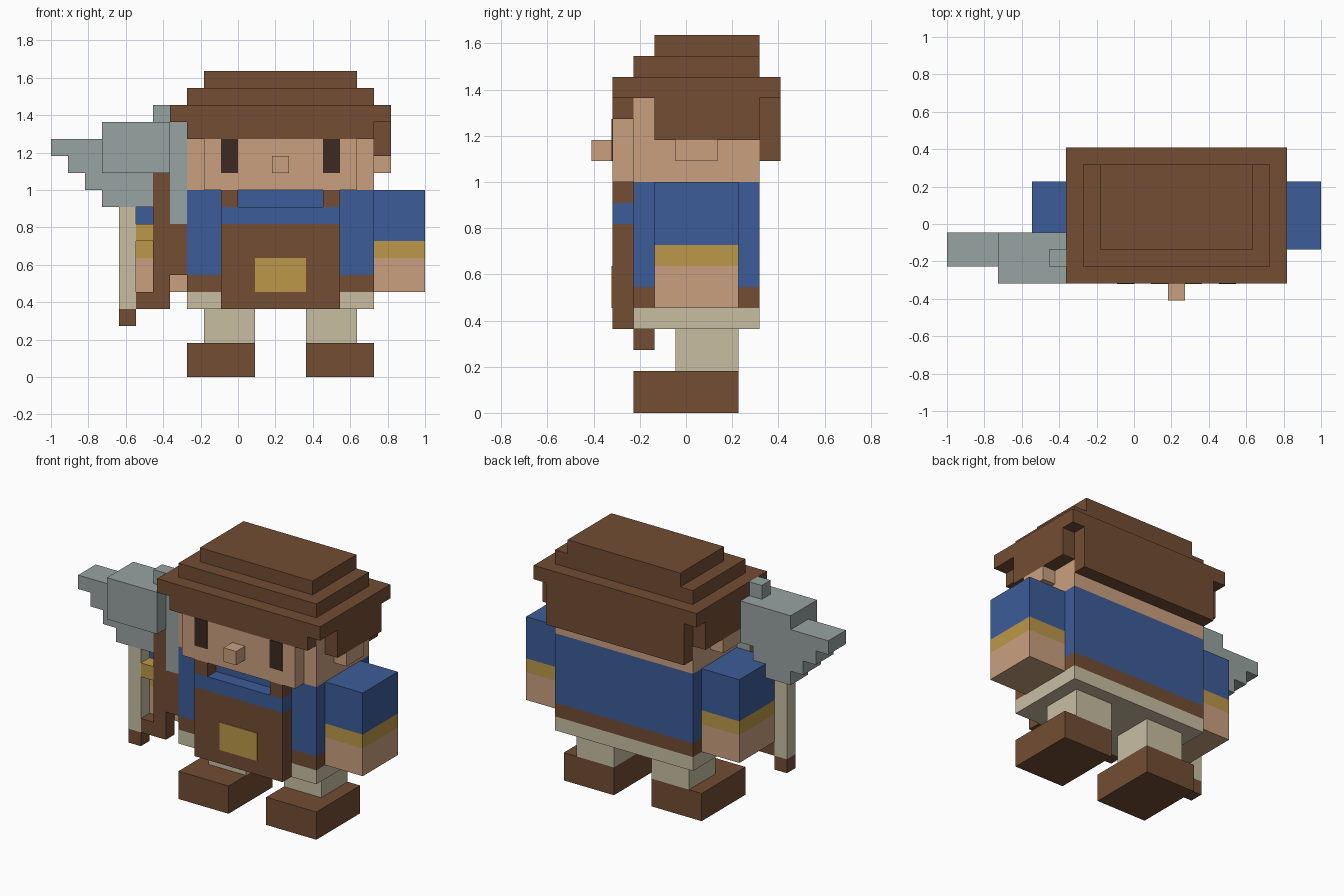
import bpy, bmesh

if "Cube" in bpy.data.objects:
    bpy.data.objects.remove(bpy.data.objects["Cube"])

U = 1 / 11      # one block
MID = 2.5       # mirror plane of the figure, in blocks


def material(name, rgb):
    m = bpy.data.materials.new(name)
    lin = [(c / 255 / 12.92) if c < 10 else ((c / 255 + 0.055) / 1.055) ** 2.4 for c in rgb]
    m.diffuse_color = (*lin, 1)
    m.use_nodes = True
    m.node_tree.nodes["Principled BSDF"].inputs["Base Color"].default_value = m.diffuse_color
    return m


BROWN = material("brown", (115, 77, 51))
SKIN = material("skin", (201, 160, 128))
BLUE = material("blue", (60, 92, 152))
GOLD = material("gold", (188, 152, 72))
BEIGE = material("beige", (200, 190, 162))
GREY = material("steel_grey", (151, 163, 161))
DARK = material("dark_brown", (60, 42, 33))


def prism(name, outline, y0, y1, *bands):
    """Extrude an (x, z) outline from y0 to y1; bands = material, z, material, z, ..."""
    mats, cuts = bands[0::2], bands[1::2]
    bm = bmesh.new()
    face = bm.faces.new([bm.verts.new((x, y0, z)) for x, z in outline])
    new = bmesh.ops.extrude_face_region(bm, geom=[face])["geom"]
    bmesh.ops.translate(bm, vec=(0, y1 - y0, 0),
                        verts=[g for g in new if isinstance(g, bmesh.types.BMVert)])
    for z in cuts:
        bmesh.ops.bisect_plane(bm, geom=bm.verts[:] + bm.edges[:] + bm.faces[:],
                               plane_co=(0, 0, z), plane_no=(0, 0, 1))
    bmesh.ops.recalc_face_normals(bm, faces=bm.faces)
    for f in bm.faces:
        h = f.calc_center_median().z
        f.material_index = sum(h > z for z in cuts)
    bmesh.ops.scale(bm, vec=(U, U, U), verts=bm.verts)
    me = bpy.data.meshes.new(name)
    bm.to_mesh(me)
    bm.free()
    for m in mats:
        me.materials.append(m)
    ob = bpy.data.objects.new(name, me)
    bpy.context.collection.objects.link(ob)
    return ob


def box(name, x0, x1, y0, y1, z0, z1, *bands):
    return prism(name, [(x0, z0), (x1, z0), (x1, z1), (x0, z1)], y0, y1, *bands)


def pair(name, x0, x1, *rest):
    box("right_" + name, x0, x1, *rest)
    box("left_" + name, 2 * MID - x1, 2 * MID - x0, *rest)


# Shoes and legs
pair("shoe", 4, 8, -2.5, 2.5, 0, 2, BROWN)
pair("leg", 4, 7, -0.5, 2.5, 2, 4, BEIGE)

# Torso: trousers, belt and shirt
box("torso", -3, 8, -2.5, 3.5, 4, 11, BEIGE, 5, BROWN, 6, BLUE)

# Apron with neck cut-out between the straps, and its pocket
prism("apron", [(-1, 4), (6, 4), (6, 11), (5, 11), (5, 10), (0, 10), (0, 11), (-1, 11)],
      -3.5, -2.5, BROWN, 9, BLUE, 10, BROWN)
box("apron_pocket", 1, 4, -3.54, -3.5, 5, 7, GOLD)

# Arms: hand, cuff and sleeve
pair("arm", 8, 11, -1.5, 2.5, 5, 11, SKIN, 7, GOLD, 8, BLUE)

# Head, face, nose, ears and eyes
box("head", -3, 8, -2.5, 3.5, 11, 15, SKIN)
box("face", -2, 7, -3.5, -2.5, 11, 14, SKIN)
box("nose", 2, 3, -4.5, -3.5, 12, 13, SKIN)
pair("ear", 8, 9, -0.5, 1.5, 12, 13, SKIN)
pair("eye", 5, 6, -3.54, -3.5, 12, 14, DARK)

# Hair: fringe, sides, back, brim and two top layers
box("hair_fringe", -3, 8, -3.5, -2.5, 14, 15, BROWN)
pair("hair_side", 8, 9, -1.5, 3.5, 13, 15, BROWN)
box("hair_back", -3, 8, 3.5, 4.5, 12, 15, BROWN)
box("hair_brim", -4, 9, -3.5, 4.5, 15, 16, BROWN)
box("hair_middle", -3, 8, -2.5, 3.5, 16, 17, BROWN)
box("hair_top", -2, 7, -1.5, 3.5, 17, 18, BROWN)

# Tool head: block, stepped blade, rear guard and top nub
box("tool_block", -8, -4, -3.5, -0.5, 12, 15, GREY)
prism("tool_blade", [(-11, 14), (-11, 13), (-10, 13), (-10, 12), (-9, 12), (-9, 11), (-8, 11),
                     (-8, 10), (-5, 10), (-5, 12), (-8, 12), (-8, 14)], -2.5, -0.5, GREY)
box("tool_guard", -4, -3, -2.5, -1.5, 9, 15, GREY)
box("tool_nub", -5, -4, -2.5, -1.5, 15, 16, GREY)

# Tool handle: brown grip, gold crosspiece and pale rod with a brown tip
prism("tool_grip", [(-6, 4), (-4, 4), (-4, 6), (-3, 6), (-3, 9), (-4, 9), (-4, 12),
                    (-5, 12), (-5, 5), (-6, 5)], -2.5, -1.5, BROWN)
box("tool_crosspiece", -6, -5, -2.5, -1.5, 8, 9, GOLD)
box("tool_rod", -7, -6, -2.5, -1.5, 3, 10, BROWN, 4, BEIGE)
